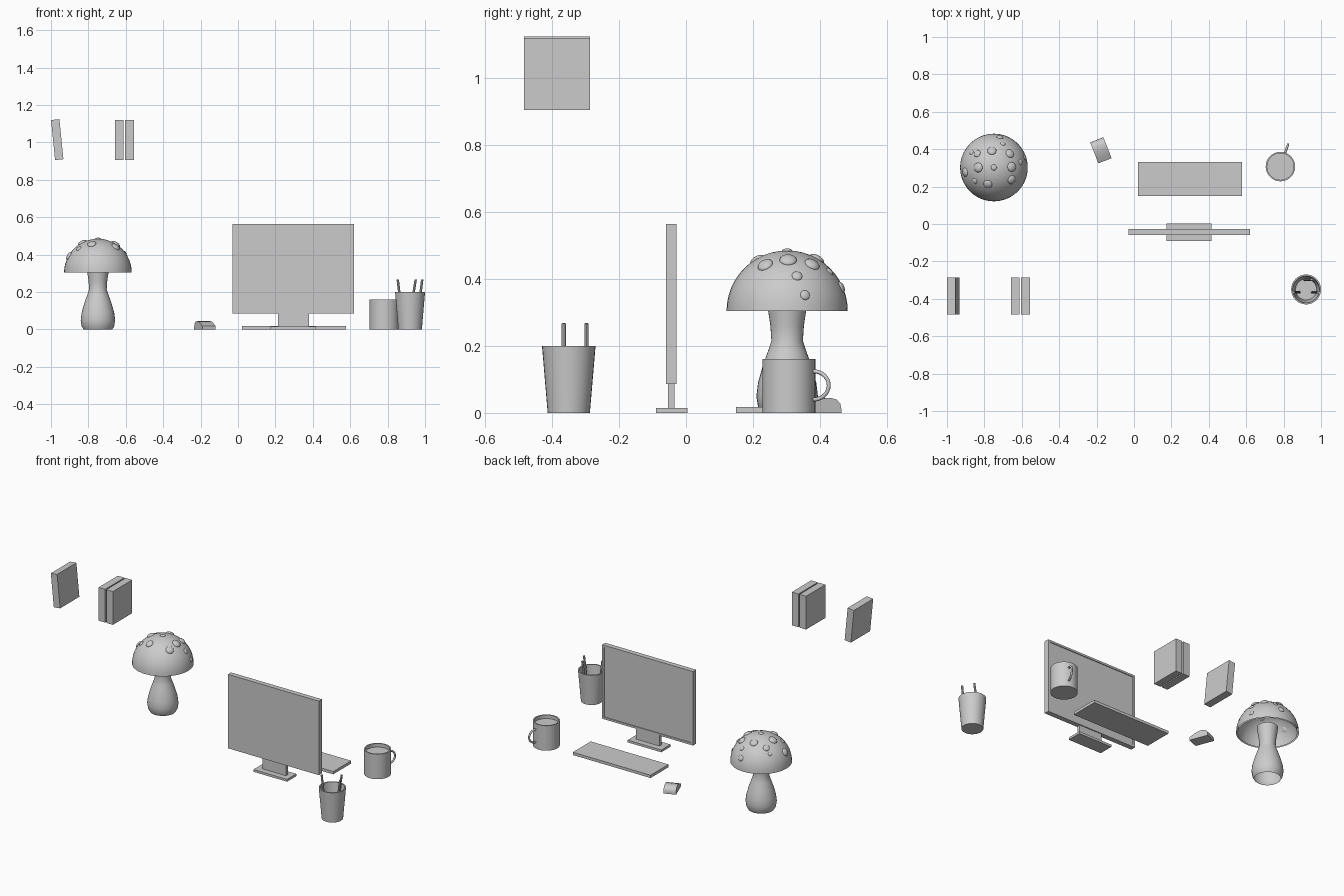
import bpy, bmesh, math
from mathutils import Vector, Matrix

if "Cube" in bpy.data.objects:
    bpy.data.objects.remove(bpy.data.objects["Cube"])


def finish(name, bm, loc=(0, 0, 0), smooth=False):
    bmesh.ops.recalc_face_normals(bm, faces=bm.faces)
    me = bpy.data.meshes.new(name)
    bm.to_mesh(me)
    bm.free()
    ob = bpy.data.objects.new(name, me)
    bpy.context.collection.objects.link(ob)
    ob.location = loc
    if smooth:
        bpy.ops.object.select_all(action='DESELECT')
        ob.select_set(True)
        bpy.context.view_layer.objects.active = ob
        bpy.ops.object.shade_smooth_by_angle(angle=math.radians(35))
    return ob


def box(name, x, y, z, tilt=0.0):
    """Box from (min, max) ranges, tilted about y through its centre."""
    bm = bmesh.new()
    bmesh.ops.create_cube(bm, size=1)
    bmesh.ops.scale(bm, verts=bm.verts, vec=(x[1] - x[0], y[1] - y[0], z[1] - z[0]))
    ob = finish(name, bm, [sum(r) / 2 for r in (x, y, z)])
    ob.rotation_euler.y = tilt
    return ob


def lathe(name, profile, loc, segs=32):
    """Revolve (radius, z) points around z."""
    bm = bmesh.new()
    vs = [bm.verts.new((r, 0, z)) for r, z in profile]
    es = [bm.edges.new(p) for p in zip(vs, vs[1:])]
    bmesh.ops.spin(bm, geom=vs + es, cent=(0, 0, 0), axis=(0, 0, 1),
                   angle=math.tau, steps=segs)
    bmesh.ops.remove_doubles(bm, verts=bm.verts, dist=1e-5)
    return finish(name, bm, loc, True)


def rod(name, a, b, r, segs=8):
    """Cylinder between two points."""
    a, b = Vector(a), Vector(b)
    d = b - a
    bm = bmesh.new()
    bmesh.ops.create_cone(bm, cap_ends=True, segments=segs, radius1=r, radius2=r, depth=d.length)
    bmesh.ops.rotate(bm, verts=bm.verts, matrix=d.to_track_quat('Z', 'Y').to_matrix())
    return finish(name, bm, (a + b) / 2, True)


# Books: two upright, one leaning
by, bz = (-0.484, -0.287), (0.905, 1.12)
box("book_1", (-0.658, -0.611), by, bz)
box("book_2", (-0.603, -0.556), by, bz)
box("book_leaning", (-0.989, -0.944), by, (0.9075, 1.1225), -0.1)

# Monitor with a recessed screen on the +y side
mon = box("monitor", (-0.03, 0.62), (-0.06, -0.028), (0.086, 0.564))
bm = bmesh.new()
bm.from_mesh(mon.data)
screen = max(bm.faces, key=lambda f: f.calc_center_median().y)
bmesh.ops.inset_individual(bm, faces=[screen], thickness=0.018)
bmesh.ops.inset_individual(bm, faces=[screen], thickness=0.0005, depth=-0.005)
bm.to_mesh(mon.data)
bm.free()
box("monitor_neck", (0.214, 0.38), (-0.053, -0.034), (0.01, 0.09))
box("monitor_base", (0.174, 0.414), (-0.09, 0.004), (0, 0.015))

# Keyboard
box("keyboard", (0.021, 0.577), (0.149, 0.332), (0, 0.018))

# Mouse: side profile extruded across its width
bm = bmesh.new()
prof = [(-0.06, 0), (-0.06, 0.018), (-0.03, 0.033), (0, 0.043), (0.025, 0.045),
        (0.045, 0.04), (0.057, 0.027), (0.06, 0.012), (0.06, 0)]
f = bm.faces.new([bm.verts.new((-0.038, y, z)) for y, z in prof])
ext = bmesh.ops.extrude_face_region(bm, geom=[f])
bmesh.ops.translate(bm, vec=(0.076, 0, 0),
                    verts=[v for v in ext["geom"] if isinstance(v, bmesh.types.BMVert)])
mouse = finish("mouse", bm, (-0.177, 0.394, 0), True)
mouse.rotation_euler.z = 0.37

# Mug with drink and handle
mug = (0.783, 0.307, 0)
lathe("mug", [(0, 0), (0.079, 0), (0.079, 0.161), (0.071, 0.161), (0.071, 0.012), (0, 0.012)], mug)
lathe("drink", [(0, 0.138), (0.0715, 0.138)], mug)
cu = bpy.data.curves.new("mug_handle", 'CURVE')
cu.dimensions = '3D'
cu.bevel_depth = 0.006
cu.bevel_resolution = 2
cu.use_fill_caps = True
sp = cu.splines.new('POLY')
n = 17
sp.points.add(n - 1)
for i, p in enumerate(sp.points):
    a = math.radians(-95 + 190 * i / (n - 1))
    p.co = (0.079 + 0.047 * math.cos(a), 0, 0.082 + 0.042 * math.sin(a), 1)
handle = bpy.data.objects.new("mug_handle", cu)
bpy.context.collection.objects.link(handle)
handle.location = mug
handle.rotation_euler.z = math.radians(71)

# Pencil cup and pencils
lathe("pencil_cup", [(0, 0), (0.063, 0), (0.08, 0.2), (0.072, 0.2), (0.056, 0.012), (0, 0.012)],
      (0.92, -0.35, 0))
for i, (x0, x1, y) in enumerate([(0.884, 0.854, -0.365), (0.91, 0.95, -0.297), (0.953, 0.985, -0.365)]):
    rod(f"pencil_{i + 1}", (x0, y, 0.015), (x1, y, 0.267), 0.0065)

# Mushroom lamp: hollow stem and domed cap shell
lamp = Vector((-0.749, 0.302, 0))
lathe("lamp_stem", [(0.077, 0), (0.087, 0.018), (0.092, 0.05), (0.087, 0.09), (0.073, 0.14),
                    (0.057, 0.185), (0.047, 0.215), (0.05, 0.26), (0.056, 0.3), (0.061, 0.34)], lamp)
R, zc = 0.181, 0.304
arc = [i * math.pi / 24 for i in range(13)]
outer = [(R * math.cos(a), R * math.sin(a)) for a in arc]
inner = [(r * 0.95, z * 0.95) for r, z in reversed(outer)]
prof = [(abs(r), z) for r, z in outer + inner]
lathe("lamp_cap", prof, lamp + Vector((0, 0, zc)), 40)

# Cap spots: flattened balls sitting on the dome (dx, dy, radius)
spots = [(0, 0, .016), (-.011, .09, .024), (-.09, .075, .02), (-.12, .08, .013),
         (.032, .163, .018), (.048, .128, .014), (.086, .075, .024), (.096, .003, .026),
         (.096, -.066, .024), (.144, .03, .016), (.166, .054, .015), (-.085, 0, .026),
         (-.155, -.025, .024), (-.103, -.073, .016), (-.033, -.09, .024)]
for i, (dx, dy, r) in enumerate(spots):
    nrm = Vector((dx, dy, math.sqrt(R * R - dx * dx - dy * dy))).normalized()
    bm = bmesh.new()
    m = nrm.to_track_quat('Z', 'Y').to_matrix().to_4x4() @ Matrix.Diagonal((1, 1, 0.5, 1))
    bmesh.ops.create_uvsphere(bm, u_segments=16, v_segments=10, radius=r, matrix=m)
    finish(f"cap_spot_{i + 1}", bm, lamp + Vector((0, 0, zc)) + nrm * (R - 0.002), True)
